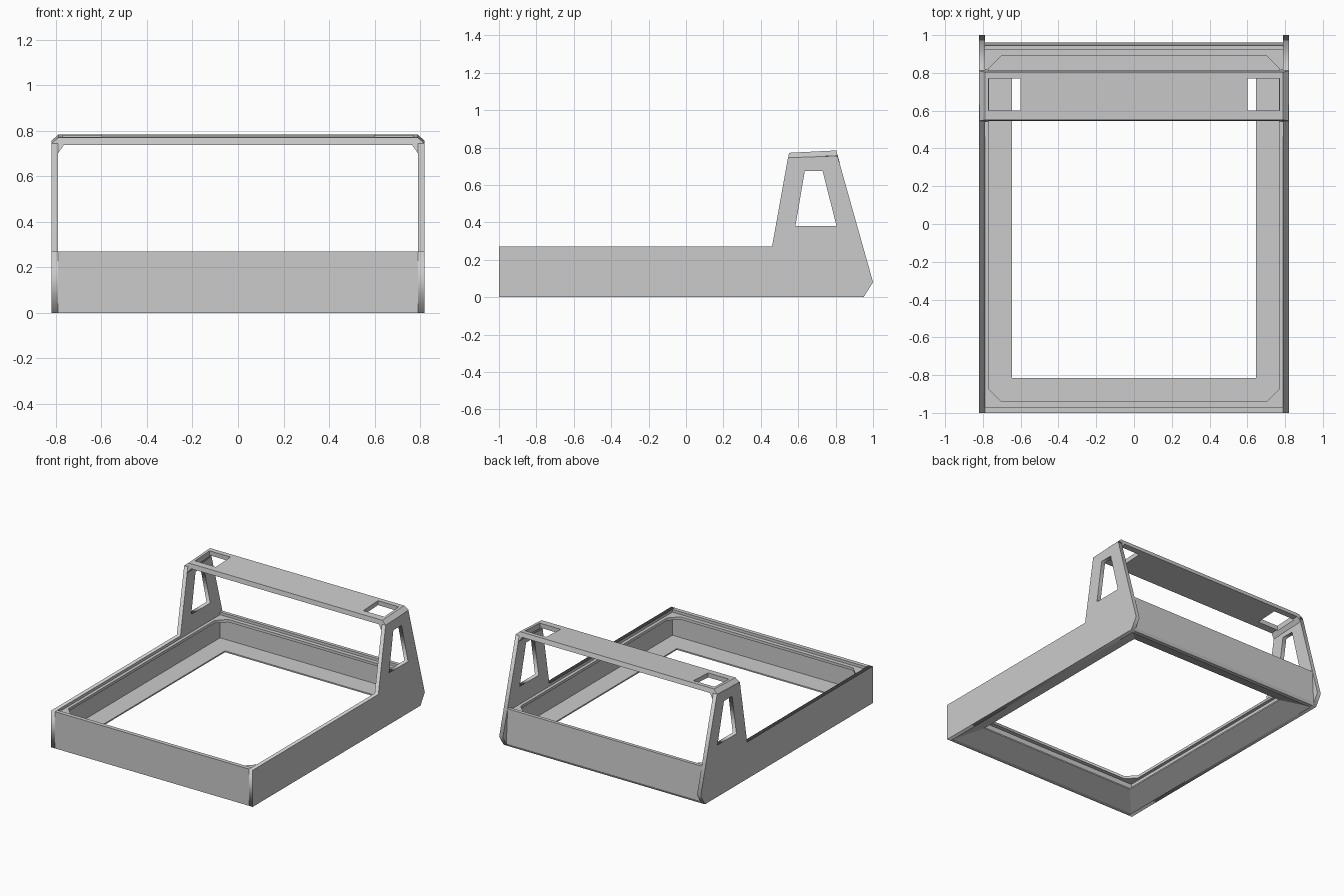
import bpy, bmesh
from mathutils import Matrix

if "Cube" in bpy.data.objects:
    bpy.data.objects.remove(bpy.data.objects["Cube"])

grey = bpy.data.materials.new("plain grey")
grey.diffuse_color = (0.6, 0.6, 0.6, 1)
grey.use_nodes = True
grey.node_tree.nodes["Principled BSDF"].inputs["Base Color"].default_value = grey.diffuse_color

SIDE_AXES = Matrix(((0, 0, 1, 0), (1, 0, 0, 0), (0, 1, 0, 0), (0, 0, 0, 1)))  # (u, v) -> (y, z)


def finish(name, bm):
    bmesh.ops.recalc_face_normals(bm, faces=bm.faces)
    me = bpy.data.meshes.new(name)
    bm.to_mesh(me)
    bm.free()
    ob = bpy.data.objects.new(name, me)
    bpy.context.collection.objects.link(ob)
    me.materials.append(grey)
    return ob


def loft(name, rings, closed=False):
    """Skin equal-length rings of points; cap the ends, or join them if closed."""
    bm = bmesh.new()
    vs = [[bm.verts.new(p) for p in r] for r in rings]
    n = len(vs[0])
    pairs = list(zip(vs, vs[1:])) + ([(vs[-1], vs[0])] if closed else [])
    for a, b in pairs:
        for i in range(n):
            j = (i + 1) % n
            bm.faces.new((a[i], a[j], b[j], b[i]))
    if not closed:
        bm.faces.new(vs[0])
        bm.faces.new(vs[-1])
    return finish(name, bm)


def plate(name, outlines, lo, hi, axes=Matrix()):
    """Flat sheet with holes, filled from 2D outlines and thickened from lo to hi."""
    cu = bpy.data.curves.new(name, 'CURVE')
    cu.dimensions, cu.fill_mode, cu.extrude = '2D', 'BOTH', (hi - lo) / 2
    for pts in outlines:
        sp = cu.splines.new('POLY')
        sp.points.add(len(pts) - 1)
        for p, c in zip(sp.points, pts):
            p.co = (*c, 0, 1)
        sp.use_cyclic_u = True
    tmp = bpy.data.objects.new(name + "_outline", cu)
    bpy.context.collection.objects.link(tmp)
    bpy.context.view_layer.update()
    me = tmp.to_mesh()
    bm = bmesh.new()
    bm.from_mesh(me)
    tmp.to_mesh_clear()
    bpy.data.objects.remove(tmp)
    bmesh.ops.remove_doubles(bm, verts=bm.verts, dist=1e-5)
    bmesh.ops.transform(bm, verts=bm.verts, matrix=axes @ Matrix.Translation((0, 0, (lo + hi) / 2)))
    return finish(name, bm)


def rect(hx, y0, y1, *z):
    return [(-hx, y0, *z), (hx, y0, *z), (hx, y1, *z), (-hx, y1, *z)]


# side panels with their upright legs and leg windows
side = [(-1, 0), (.95, 0), (1, .08), (.81, .755), (.545, .745), (.46, .27), (-1, .27)]
leg_window = [(.585, .38), (.805, .38), (.73, .675), (.635, .675)]
for name, lo in (("right_side", .79), ("left_side", -.82)):
    plate(name, [side, leg_window], lo, lo + .03, SIDE_AXES)

# front and back walls between the sides
for name, prof in (("front_wall", [(-1, 0), (-.97, 0), (-.97, .27), (-1, .27)]),
                   ("back_wall", [(.92, 0), (.95, 0), (.96, .02), (.945, .27), (.92, .27)])):
    loft(name, [[(x, y, z) for y, z in prof] for x in (-.79, .79)])

# ledge just under the rim, with clipped inner corners
x, a, b, c = .767, -.94, .89, .065
ledge_hole = [(-x + c, a), (x - c, a), (x, a + c), (x, b - c),
              (x - c, b), (-x + c, b), (-x, b - c), (-x, a + c)]
plate("ledge", [rect(.79, -.97, .92), ledge_hole], .23, .25)

# floor flange, its underside rising towards the opening
floor = loft("floor_flange", [rect(.79, -.97, .93, 0), rect(.645, -.815, .77, .07),
                              rect(.645, -.815, .77, .08), rect(.79, -.97, .93, .08)], closed=True)

# roof bridge with clipped corners, slightly higher at the back
half = [(.765, .745), (.79, .71), (.79, .75), (.82, .75), (.79, .778)]
section = half + [(-px, pz) for px, pz in reversed(half)]


def roof_ring(back):
    ring = []
    for px, pz in section:
        y = .81 - (pz - .755) * .28 if back else .545 + (pz - .745) * .18
        ring.append((px, y, pz + (y - .68) * .05))
    return ring


roof = loft("roof_bridge", [roof_ring(False), roof_ring(True)])

# openings at both ends of the roof
for s in (-1, 1):
    ring = [(s * px, py) for px, py in ((.6, .6), (.77, .6), (.77, .77), (.6, .77))]
    cutter = loft("roof_opening_cutter", [[(*p, z) for p in ring] for z in (.65, .9)])
    cutter.hide_render = True
    cutter.hide_set(True)
    mod = roof.modifiers.new("opening", 'BOOLEAN')
    mod.operation, mod.solver, mod.object = 'DIFFERENCE', 'EXACT', cutter
